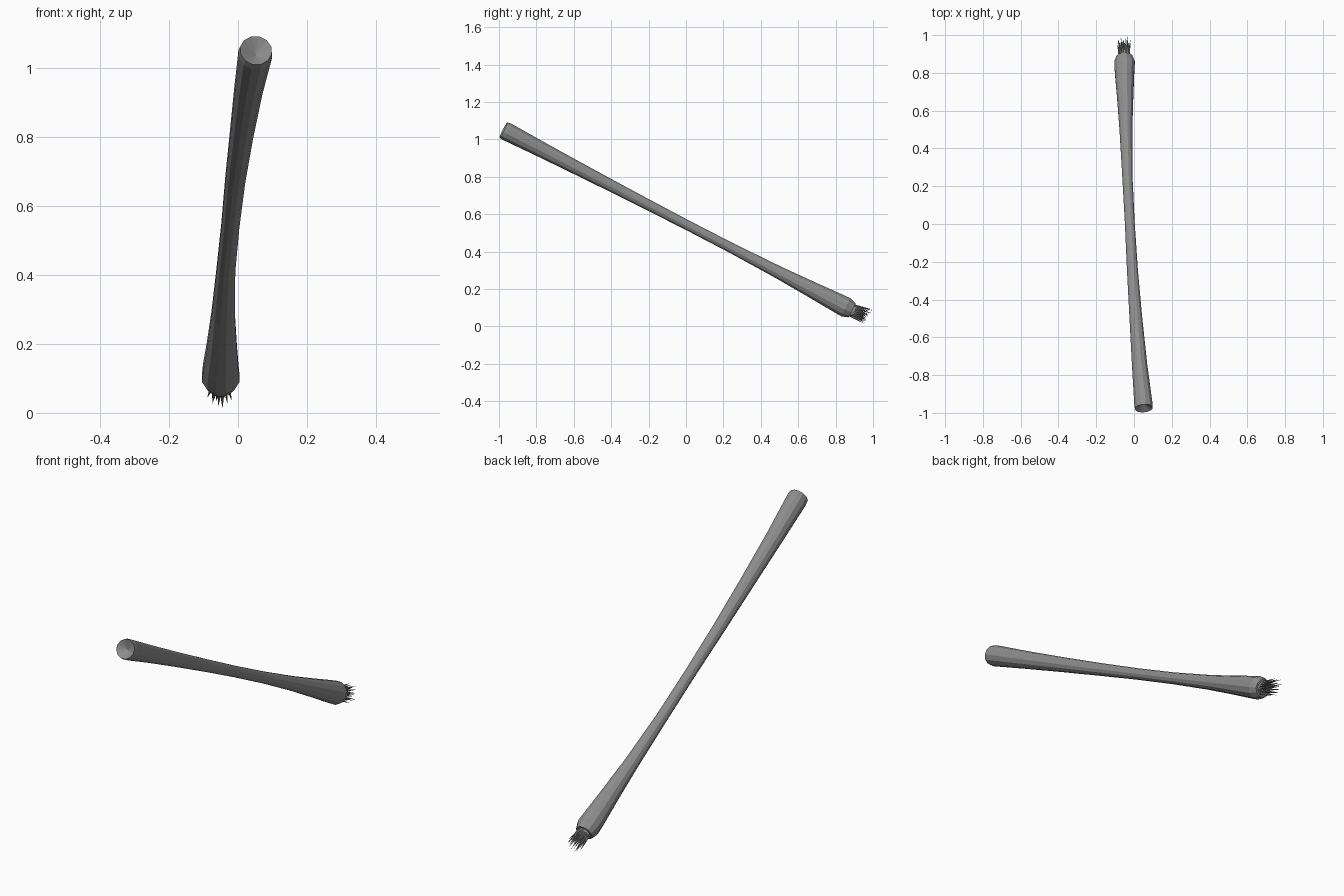
import bpy, bmesh, math, random
from mathutils import Vector

if "Cube" in bpy.data.objects:
    bpy.data.objects.remove(bpy.data.objects["Cube"])

random.seed(4)
SIDES = 12
SLOPE = -0.518                      # the handle falls along a straight line seen from the side

grey = bpy.data.materials.new("dark_grey")
grey.diffuse_color = (0.27, 0.27, 0.27, 1)
grey.use_nodes = True
grey.node_tree.nodes["Principled BSDF"].inputs["Base Color"].default_value = grey.diffuse_color


def axis_point(y, x):
    return Vector((x, y, 0.545 + SLOPE * y))


def add_ring(bm, centre, direction, radius, sides):
    side = direction.cross(Vector((0, 0, 1))).normalized()
    up = side.cross(direction).normalized()
    return [bm.verts.new(centre + radius * (math.cos(a) * side + math.sin(a) * up))
            for a in (2 * math.pi * (i + 0.5) / sides for i in range(sides))]


def bridge(bm, a, b):
    n = len(a)
    for i in range(n):
        bm.faces.new((a[i], a[(i + 1) % n], b[(i + 1) % n], b[i]))


def fan(bm, ring, point):
    tip = bm.verts.new(point)
    for i in range(len(ring)):
        bm.faces.new((ring[i], ring[(i + 1) % len(ring)], tip))


def finish(name, bm):
    bmesh.ops.recalc_face_normals(bm, faces=bm.faces)
    mesh = bpy.data.meshes.new(name)
    bm.to_mesh(mesh)
    bm.free()
    mesh.materials.append(grey)
    obj = bpy.data.objects.new(name, mesh)
    bpy.context.collection.objects.link(obj)
    return obj


# handle: curved, waisted rod with a swollen head (y, x, radius)
stations = [(-0.976, 0.052, 0.047), (-0.955, 0.050, 0.050), (-0.75, 0.030, 0.042),
            (-0.5, 0.010, 0.035), (-0.25, -0.008, 0.030), (0.0, -0.022, 0.027),
            (0.25, -0.035, 0.028), (0.5, -0.043, 0.035), (0.68, -0.047, 0.045),
            (0.80, -0.050, 0.053), (0.855, -0.050, 0.056), (0.888, -0.051, 0.043)]
points = [axis_point(y, x) for y, x, r in stations]
bm = bmesh.new()
rings = []
for i, (y, x, r) in enumerate(stations):
    d = (points[min(i + 1, len(points) - 1)] - points[max(i - 1, 0)]).normalized()
    rings.append(add_ring(bm, points[i], d, r, SIDES))
for a, b in zip(rings, rings[1:]):
    bridge(bm, a, b)

# dished butt end and flat head end
start_dir = (points[1] - points[0]).normalized()
fan(bm, rings[0], points[0] + start_dir * 0.03)
fan(bm, rings[-1], points[-1])
finish("handle", bm)

# ferrule: short plug holding the bristles
head_dir = (points[-1] - points[-2]).normalized()
base = points[-1]
bm = bmesh.new()
a = add_ring(bm, base - head_dir * 0.01, head_dir, 0.034, SIDES)
b = add_ring(bm, base + head_dir * 0.012, head_dir, 0.032, SIDES)
bridge(bm, a, b)
fan(bm, a, base - head_dir * 0.01)
fan(bm, b, base + head_dir * 0.012)
finish("ferrule", bm)

# bristles: splayed thin spikes in a spiral layout
bm = bmesh.new()
side = head_dir.cross(Vector((0, 0, 1))).normalized()
up = side.cross(head_dir).normalized()
COUNT = 28
for i in range(COUNT):
    spread = math.sqrt((i + 0.5) / COUNT)
    ang = i * 2.39996
    out = side * math.cos(ang) * 0.9 + up * math.sin(ang) * 1.1
    root = base + out * (0.029 * spread)
    tip = (base + out * (0.044 * spread) + head_dir * random.uniform(0.088, 0.103)
           + Vector((0, 0, 0.012)))
    ring = add_ring(bm, root, (tip - root).normalized(), 0.007, 5)
    fan(bm, ring, tip)
    bm.faces.new(ring)
finish("bristles", bm)
